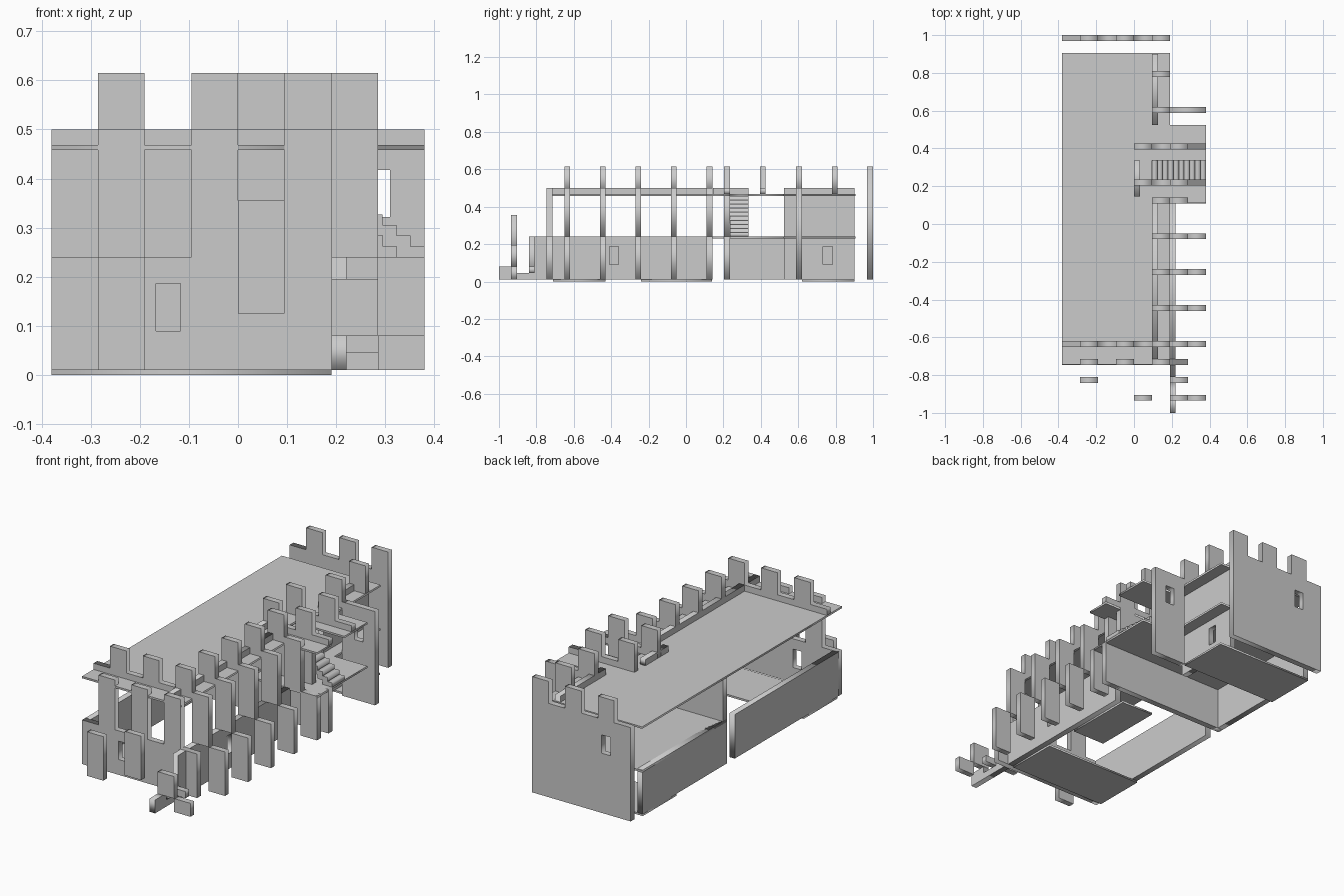
import bpy
from mathutils import Matrix

if "Cube" in bpy.data.objects:
    bpy.data.objects.remove(bpy.data.objects["Cube"])

U = 0.095      # castle module: one merlon width
T = 0.031      # board thickness
G, F, R, P, M = 0.01, 0.24, 0.468, 0.5, 0.615   # ground, floor, roof, parapet, merlon tops

AXES = {'x': Matrix(((0, 0, 1, 0), (1, 0, 0, 0), (0, 1, 0, 0), (0, 0, 0, 1))),
        'y': Matrix(((1, 0, 0, 0), (0, 0, -1, 0), (0, 1, 0, 0), (0, 0, 0, 1))),
        'z': Matrix.Identity(4)}


def board(name, axis, pos, outline, holes=(), thick=T):
    """Flat cut board: outline and holes extruded along one axis, centred at pos."""
    cu = bpy.data.curves.new(name, 'CURVE')
    cu.dimensions, cu.fill_mode, cu.extrude = '2D', 'BOTH', thick / 2
    for pts in [outline, *holes]:
        s = cu.splines.new('POLY')
        s.points.add(len(pts) - 1)
        for p, (a, b) in zip(s.points, pts):
            p.co = (a, b, 0, 1)
        s.use_cyclic_u = True
    tmp = bpy.data.objects.new(name + "_tmp", cu)
    bpy.context.collection.objects.link(tmp)
    bpy.context.view_layer.update()
    me = bpy.data.meshes.new_from_object(tmp.evaluated_get(bpy.context.evaluated_depsgraph_get()))
    bpy.data.objects.remove(tmp)
    me.transform(AXES[axis])
    ob = bpy.data.objects.new(name, me)
    ob.location['xyz'.index(axis)] = pos
    bpy.context.collection.objects.link(ob)
    return ob


def rect(a0, a1, b0, b1):
    return [(a0, b0), (a1, b0), (a1, b1), (a0, b1)]


def window(a, b):
    return rect(a - 0.025, a + 0.025, b - 0.048, b + 0.048)


def crenel(a0, a1, z0, low, high, starts):
    """Wall outline with merlons of width U starting at the given positions."""
    pts = [(a0, z0), (a1, z0)]
    if abs(starts[-1] + U - a1) > 1e-4:
        pts.append((a1, low))
    for s in reversed(starts):
        e = s + U
        if abs(e - a1) > 1e-4:
            pts.append((e, low))
        pts += [(e, high), (s, high)]
        if abs(s - a0) > 1e-4:
            pts.append((s, low))
    if abs(starts[0] - a0) > 1e-4:
        pts.append((a0, low))
    return pts


MER = [-3 * U, -U, U]

# back wall and front wall
board("back_wall", 'y', 0.984, crenel(-4*U, 2*U, G, P, M, MER), [window(-2.5*U, 0.37)])
front = crenel(-4*U, 3*U, G, F, P, MER)
board("front_wall", 'y', -0.73, front, [window(-1.5*U, 0.138)])

# front parapet on the roof
board("front_parapet", 'y', -0.635, crenel(-4*U, 2*U, R, P, M, MER))

# loose front pieces and drawbridge
board("front_block_left", 'y', -0.825, rect(-3*U, -2*U, G, F))
board("front_block_right", 'y', -0.825, rect(2*U, 3*U, 0.045, 0.08))
board("drawbridge", 'y', -0.92, rect(0, U, 0.125, 0.355))
board("gate_post_upper", 'y', -0.92, rect(2*U, 3*U, 0.08, 0.195))
board("gate_post_lower", 'y', -0.92, rect(3*U, 4*U, G, 0.08))

# long side walls
xl = -4*U + T/2
board("left_wall_front", 'x', xl, rect(-0.72, 0.14, G, F))
board("left_wall_back", 'x', xl, rect(0.205, 0.9, G, F))
board("right_wall_front", 'x', 2*U + T/2,
      [(-1, G), (0.12, G), (0.12, F), (-0.81, F), (-0.81, 0.045), (-0.905, 0.045),
       (-0.905, 0.08), (-1, 0.08)], [window(-0.385, 0.138)])
board("right_wall_back", 'x', U + T/2, rect(0.525, 0.9, G, P), [window(0.757, 0.138)])
board("side_parapet", 'x', U + T/2, rect(-0.745, 0.14, R, P))
board("inner_parapet", 'x', T/2, rect(0.145, 0.335, R, P))

# stepped buttresses along the right side
for i, y in enumerate((-0.635, -0.445, -0.255, -0.065, 0.125, 0.22)):
    board(f"buttress_low_{i}", 'y', y, rect(3*U, 4*U, G, F))
    board(f"buttress_high_{i}", 'y', y, rect(2*U, 3*U, F, P))
    if 0 < i < 5:
        board(f"side_merlon_{i}", 'y', y, rect(U, 2*U, R, M))

# cross walls
board("cross_wall_lower", 'y', 0.22, rect(-4*U, 4*U, G, F - 0.01))
board("cross_wall_upper", 'y', 0.22, rect(-4*U, 2*U, F, R - 0.01))
for i, y in enumerate((0.22, 0.41)):
    board(f"tower_parapet_{i}", 'y', y, crenel(0, 4*U, R, P, M, [0, 2*U]))
board("tower_side_wall", 'y', 0.604, rect(2*U, 4*U, G, P), [window(3*U, 0.37)])
for i, y in enumerate((0.604, 0.795)):
    board(f"back_merlon_{i}", 'y', y, rect(U, 2*U, R, M))

# roof with stair opening
board("roof", 'z', R - 0.005,
      [(-4*U, -0.745), (2*U, -0.745), (2*U, 0.11), (4*U, 0.11), (4*U, 0.235), (U, 0.235),
       (U, 0.335), (4*U, 0.335), (4*U, 0.525), (2*U, 0.525), (2*U, 0.905), (-4*U, 0.905)],
      thick=0.01)

# upper floor with landing
board("upper_floor", 'z', F - 0.005,
      [(-4*U, 0.205), (0, 0.205), (0, 0.11), (4*U, 0.11), (4*U, 0.525),
       (2*U, 0.525), (2*U, 0.905), (-4*U, 0.905)], thick=0.01)

# ground plates
for i, (x0, y0, y1) in enumerate(((-4*U, -0.71, -0.43), (0, -0.24, 0.14), (-4*U, 0.62, 0.9))):
    board(f"ground_plate_{i}", 'z', 0.005, rect(x0, 2*U, y0, y1), thick=0.01)

# stair flight rising from the landing to the roof
N = 10
run, rise = 3 * U / N, (R - F - 0.01) / N
for i in range(N):
    x1 = 4*U - i * run
    z0 = F + max(i - 1, 0) * rise
    board(f"stair_step_{i}", 'y', 0.285, rect(x1 - run, x1, z0, F + (i + 1) * rise), thick=0.1)
